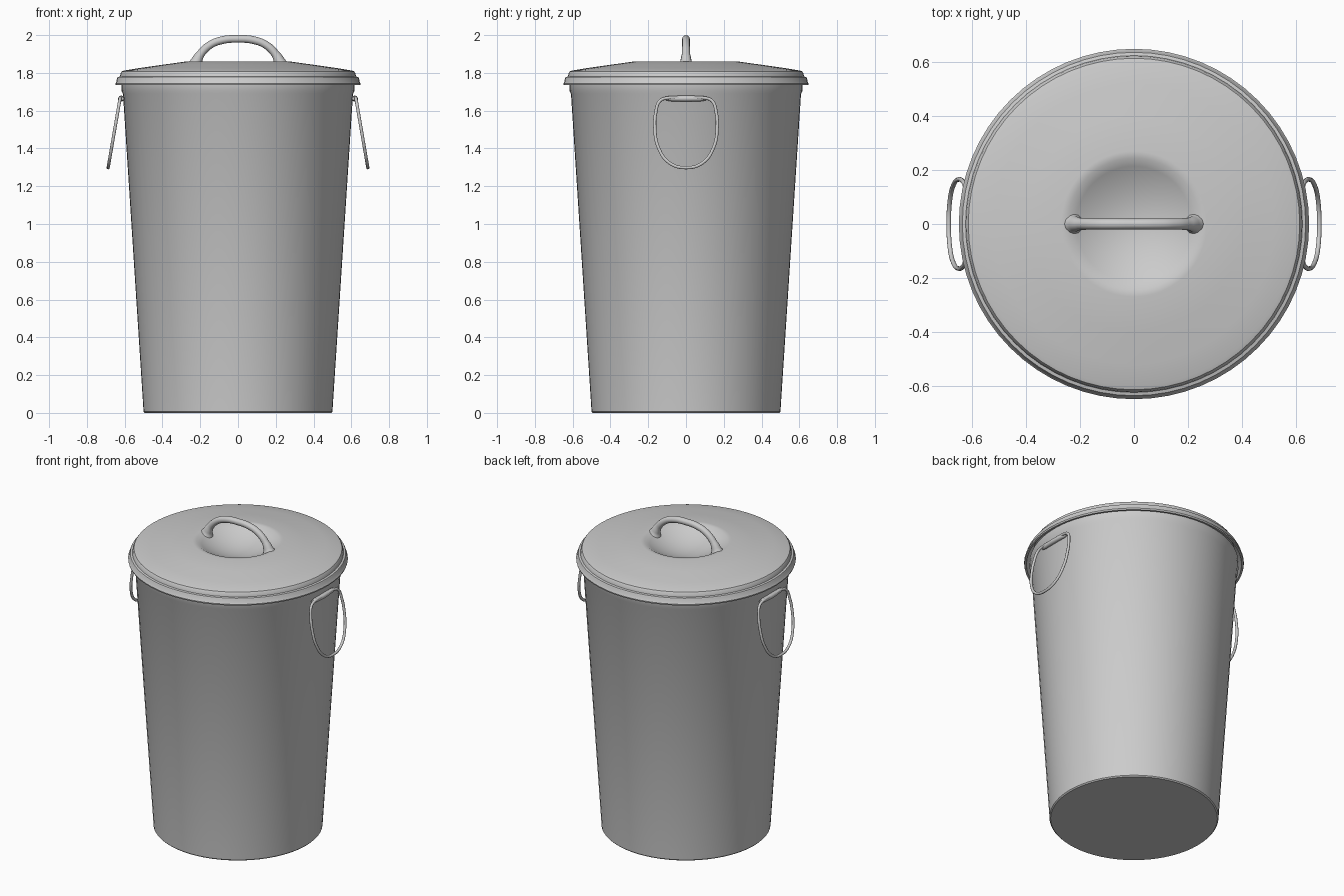
import bpy, bmesh, math

if "Cube" in bpy.data.objects:
    bpy.data.objects.remove(bpy.data.objects["Cube"])


def finish(obj, angle=35):
    bpy.ops.object.select_all(action='DESELECT')
    obj.select_set(True)
    bpy.context.view_layer.objects.active = obj
    if obj.type == 'CURVE':
        bpy.ops.object.convert(target='MESH')
    bpy.ops.object.shade_smooth_by_angle(angle=math.radians(angle))


def lathe(name, profile, segments=64):
    """Spin an (r, z) profile, running from axis to axis, around z."""
    bm = bmesh.new()
    verts = [bm.verts.new((r, 0, z)) for r, z in profile]
    edges = [bm.edges.new(pair) for pair in zip(verts, verts[1:])]
    bmesh.ops.spin(bm, geom=verts + edges, axis=(0, 0, 1), cent=(0, 0, 0),
                   steps=segments, angle=math.tau)
    bmesh.ops.remove_doubles(bm, verts=bm.verts, dist=1e-4)
    bmesh.ops.recalc_face_normals(bm, faces=bm.faces)
    mesh = bpy.data.meshes.new(name)
    bm.to_mesh(mesh)
    bm.free()
    obj = bpy.data.objects.new(name, mesh)
    bpy.context.collection.objects.link(obj)
    finish(obj)


def tube(name, points, cyclic=False):
    """Round tube through (x, y, z, radius) points."""
    curve = bpy.data.curves.new(name, 'CURVE')
    curve.dimensions = '3D'
    curve.bevel_depth = 1
    curve.bevel_resolution = 4
    curve.use_fill_caps = True
    curve.resolution_u = 6
    spline = curve.splines.new('BEZIER')
    spline.bezier_points.add(len(points) - 1)
    for bp, (x, y, z, r) in zip(spline.bezier_points, points):
        bp.co = (x, y, z)
        bp.radius = r
        bp.handle_left_type = bp.handle_right_type = 'AUTO'
    spline.use_cyclic_u = cyclic
    obj = bpy.data.objects.new(name, curve)
    bpy.context.collection.objects.link(obj)
    finish(obj, 50)


# Tapered hollow bin
lathe("bin_body", [(0, 0), (0.493, 0), (0.5, 0.007), (0.609, 1.69),
                   (0.617, 1.705), (0.617, 1.75), (0.605, 1.755),
                   (0.597, 1.69), (0.488, 0.02), (0, 0.02)])

# Lid with a stepped rim and a dished hand well in the middle
R, DEPTH, RIM_Z = 0.245, 0.08, 1.86
well = [(R * i / 8, RIM_Z - DEPTH * (1 - (i / 8) ** 2)) for i in range(9)]
shell = [(0.27, 1.861), (0.4, 1.843), (0.52, 1.826), (0.6, 1.813),
         (0.615, 1.808), (0.622, 1.797), (0.625, 1.781), (0.637, 1.778),
         (0.641, 1.77), (0.645, 1.75), (0.65, 1.744), (0.648, 1.735),
         (0.636, 1.735), (0.625, 1.765), (0.6, 1.795), (0.26, 1.845)]
under = [(r, z - 0.016) for r, z in reversed(well)]
lathe("lid", well + shell + under)

# Arched lid handle with flared feet
half = [(0.23, 1.83, 0.045), (0.219, 1.862, 0.03), (0.198, 1.9, 0.022),
        (0.148, 1.948, 0.0205), (0.08, 1.974, 0.0205)]
tube("lid_handle", [(-x, 0, z, r) for x, z, r in half] + [(0, 0, 1.98, 0.02)]
     + [(x, 0, z, r) for x, z, r in reversed(half)])

# Hanging wire handles and the clips that hold them
right = [(0.1, 1.667), (0.138, 1.652), (0.16, 1.59), (0.165, 1.51),
         (0.148, 1.41), (0.09, 1.325)]
loop = ([(0, 1.667)] + right + [(0, 1.298)]
        + [(-y, z) for y, z in reversed(right)])
for side, sx in (("right", 1), ("left", -1)):
    tube(f"{side}_wire_handle",
         [(sx * (0.624 + (1.667 - z) * 0.172), y, z, 0.0085) for y, z in loop],
         cyclic=True)
    tube(f"{side}_handle_clip",
         [(sx * (0.619 - 0.6 * y * y), y, 1.664, r) for y, r in
          ((-0.11, 0.008), (-0.085, 0.014), (0, 0.016),
           (0.085, 0.014), (0.11, 0.008))])
